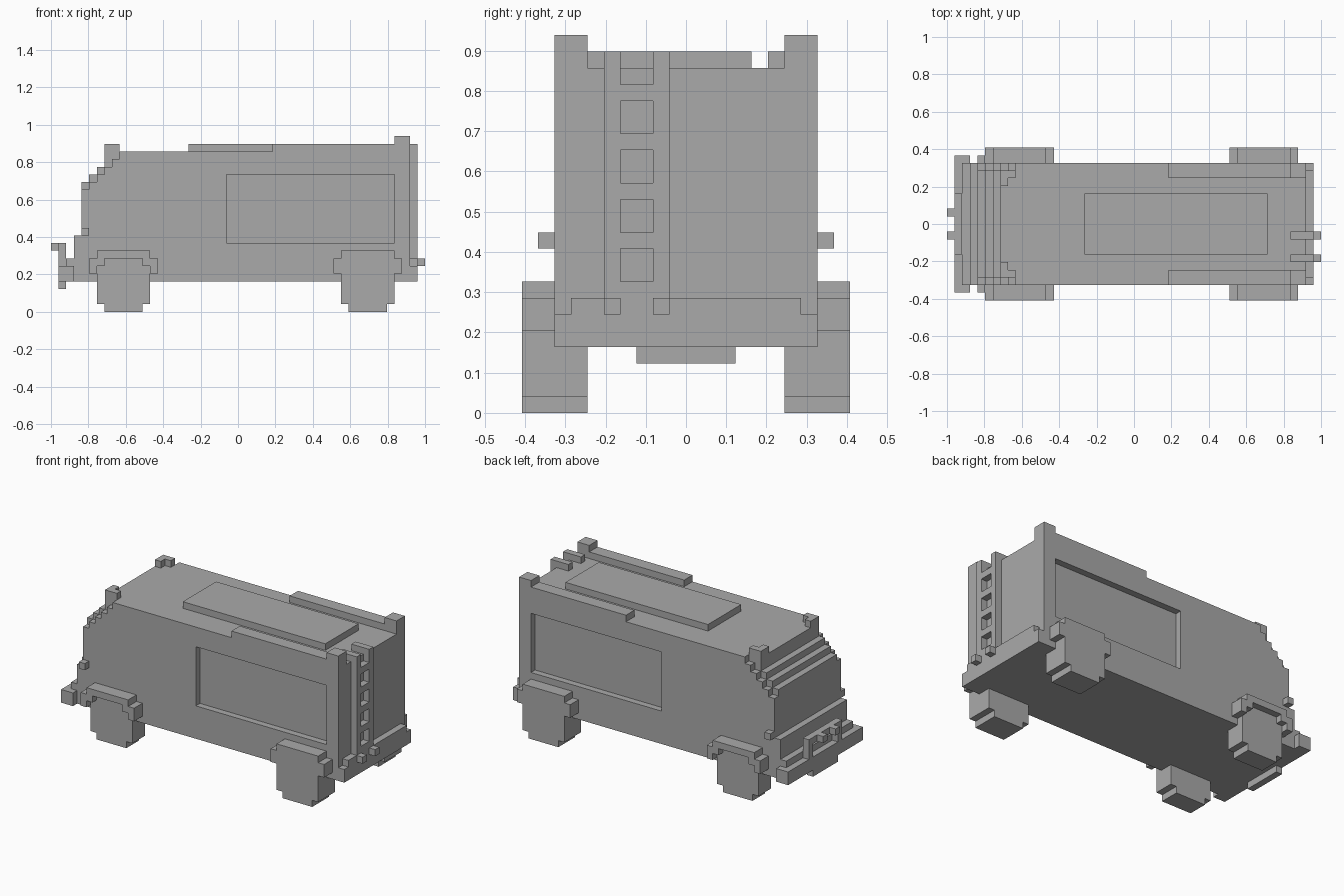
import bpy, bmesh

cube = bpy.data.objects.get("Cube")
if cube:
    bpy.data.objects.remove(cube, do_unlink=True)

U = 2 / 49          # block size; the van is 49 x 20 x 23 blocks
HALF = 10           # half width in blocks

grey = bpy.data.materials.new("plain_grey")
grey.use_nodes = True
colour = (0.4, 0.4, 0.4, 1)
grey.diffuse_color = colour
grey.node_tree.nodes["Principled BSDF"].inputs["Base Color"].default_value = colour


def prism(name, profile, y0, y1, mirror=False):
    """Side profile in blocks (x, z), extruded from y0 to y1 blocks."""
    bm = bmesh.new()
    verts = [bm.verts.new((x * U - 1, (y0 - HALF) * U, z * U)) for x, z in profile]
    face = bm.faces.new(verts)
    grown = bmesh.ops.extrude_face_region(bm, geom=[face])["geom"]
    moved = [g for g in grown if isinstance(g, bmesh.types.BMVert)]
    bmesh.ops.translate(bm, verts=moved, vec=(0, (y1 - y0) * U, 0))
    bmesh.ops.recalc_face_normals(bm, faces=bm.faces)
    mesh = bpy.data.meshes.new(name)
    bm.to_mesh(mesh)
    bm.free()
    mesh.materials.append(grey)
    obj = bpy.data.objects.new(name, mesh)
    bpy.context.collection.objects.link(obj)
    if mirror:
        mod = obj.modifiers.new("other_side", 'MIRROR')
        mod.use_axis = (False, True, False)
        mod.use_clip = False
        mod.use_mirror_merge = False
    return obj


def box(name, x, y, z, mirror=False):
    (a, b), (c, d) = x, z
    return prism(name, [(a, c), (b, c), (b, d), (a, d)], *y, mirror)


def stair(x, z, steps):
    """Stepped slope rising one block per block."""
    return [p for s in range(steps) for p in ((x + s, z + s), (x + s + 1, z + s))]


# Body core with stepped windscreen
nose = [(3, 4), (3, 10), (4, 10)]
prism("body_core", nose + stair(4, 17, 3) + [(7, 21), (47, 21), (47, 4)], 3, 17)

# Side walls wrapping the recessed side windows
wall = nose + stair(4, 16, 5) + [(9, 21), (47, 21), (47, 18), (23, 18), (23, 9), (47, 9), (47, 4)]
prism("side_wall", wall, 2, 3, True)
box("rear_pillar", (45, 47), (2, 3), (9, 18), True)

# Roof
box("roof_panel", (18, 42), (6, 14), (21, 22))
box("roof_rail", (29, 45), (2, 4), (21, 22), True)
box("rear_post", (45, 47), (2, 4), (21, 23), True)
box("roof_lamp_front", (7, 8), (3, 5), (19, 22), True)
box("roof_lamp_back", (8, 9), (3, 4), (20, 22), True)

# Wheels and arches
arch = [(5, 5), (5, 7), (6, 7), (6, 8), (13, 8), (13, 7), (14, 7), (14, 5),
        (13, 5), (13, 6), (12, 6), (12, 7), (7, 7), (7, 6), (6, 6), (6, 5)]
wheel = [(7, 0), (12, 0), (12, 1), (13, 1), (13, 6), (12, 6),
         (12, 7), (7, 7), (7, 6), (6, 6), (6, 1), (7, 1)]
for end, shift, inset in (("front", 0, 1), ("rear", 32, 0)):
    prism(end + "_wheel_arch", [(x + shift, z) for x, z in arch], 0, 2, True)
    prism(end + "_wheel", [(x + shift, z) for x, z in wheel], inset, 4, True)

# Front bumper, guard bar and mirrors
box("front_bumper", (1, 3), (1, 19), (4, 6))
box("front_bumper_step", (2, 3), (2, 18), (6, 7))
box("front_skid_plate", (1, 2), (7, 13), (3, 4))
box("guard_bar", (1, 2), (6, 14), (8, 9))
box("guard_post", (1, 2), (6, 7), (6, 8), True)
box("guard_lamp", (0, 1), (8, 9), (8, 9), True)
box("side_mirror", (4, 5), (1, 2), (10, 11), True)

# Rear bumper
box("rear_bumper", (47, 48), (2, 18), (4, 6))
box("rear_bumper_step", (47, 48), (3, 17), (6, 7))

# Rear ladder: two hooked rails with rungs
rail = [(45, 21), (45, 22), (48, 22), (48, 7), (49, 7), (49, 6), (47, 6), (47, 21)]
for side, y in (("outer", 5), ("inner", 8)):
    prism("ladder_rail_" + side, rail, y, y + 1)
for z in range(7, 20, 3):
    box("ladder_rung", (47, 48), (6, 8), (z, z + 1))
